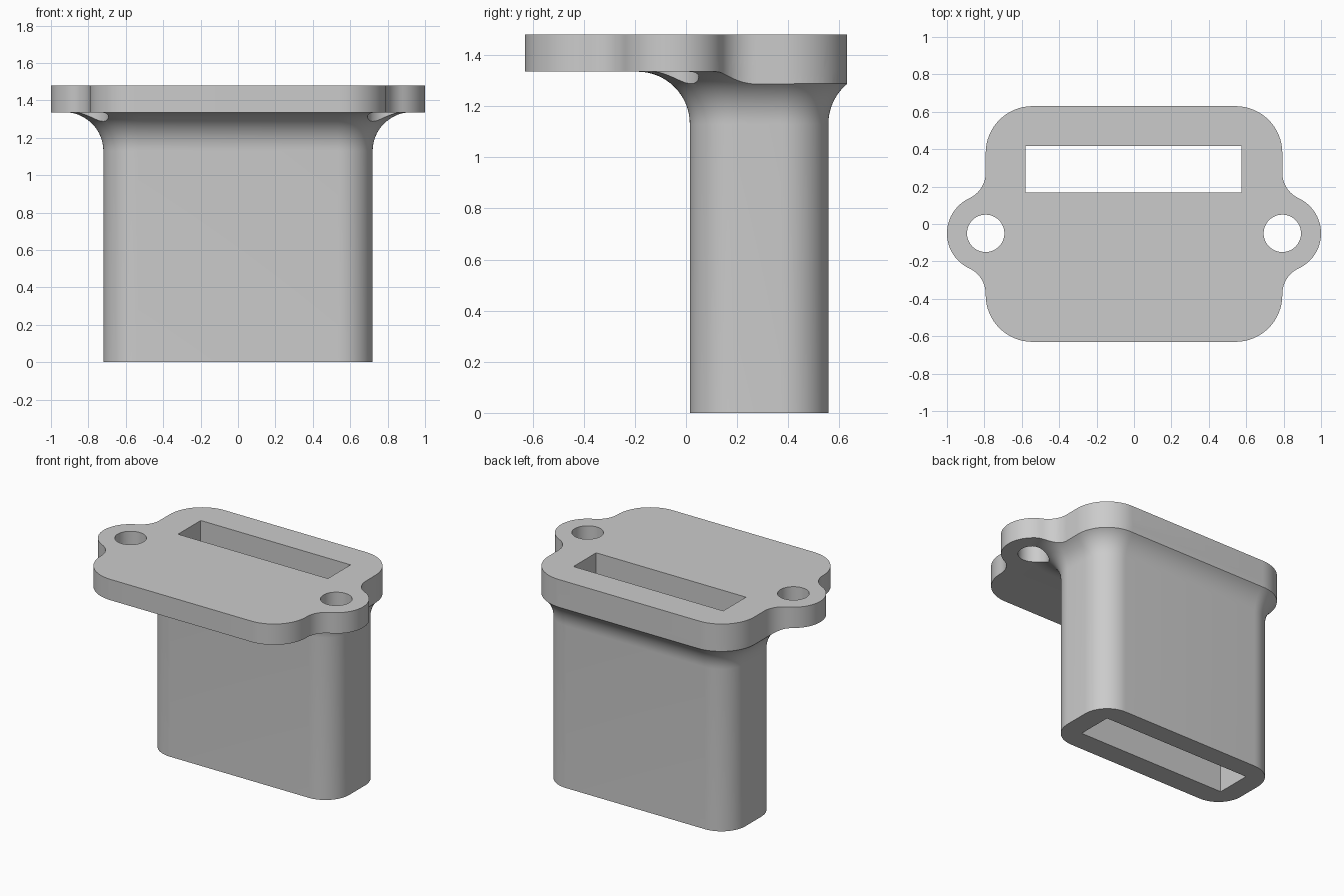
import bpy, bmesh
from math import sin, cos, radians, sqrt, atan2, degrees

if "Cube" in bpy.data.objects:
    bpy.data.objects.remove(bpy.data.objects["Cube"])

PLATE_X, PLATE_Y, PLATE_R = 0.793, 0.63, 0.25
EAR_Y, EAR_R, HOLE_R, BLEND_R = -0.05, 0.207, 0.1, 0.15
STEM_X, STEM_Y0, STEM_Y1, STEM_R = 0.72, 0.015, 0.557, 0.185
BOTTOM, TOP, FLARE = 1.335, 1.48, 0.205


def arc(cx, cy, r, a0, a1, n=16):
    angles = [radians(a0 + (a1 - a0) * i / n) for i in range(n + 1)]
    return [(cx + r * cos(a), cy + r * sin(a)) for a in angles]


def rounded_rect(x, y0, y1, r):
    half = arc(x - r, y0 + r, r, -90, 0) + arc(x - r, y1 - r, r, 0, 90)
    return half + [(-px, py) for px, py in reversed(half)]


def plate_outline():
    # Rounded rectangle with an ear on each side, blended by concave arcs
    rise = sqrt((EAR_R + BLEND_R) ** 2 - BLEND_R ** 2)
    t = degrees(atan2(rise, BLEND_R))
    cx, bx = PLATE_X - PLATE_R, PLATE_X + BLEND_R
    half = arc(cx, -PLATE_Y + PLATE_R, PLATE_R, -90, 0)
    half += arc(bx, EAR_Y - rise, BLEND_R, 180, 180 - t, 10)
    half += arc(PLATE_X, EAR_Y, EAR_R, -t, t, 24)[1:-1]
    half += arc(bx, EAR_Y + rise, BLEND_R, 180 + t, 180, 10)
    half += arc(cx, PLATE_Y - PLATE_R, PLATE_R, 0, 90)
    return half + [(-x, y) for x, y in reversed(half)]


def loft(name, sections):
    # Skin between (outline, height) sections of equal point count
    bm = bmesh.new()
    rings = [[bm.verts.new((x, y, z)) for x, y in pts] for pts, z in sections]
    for a, b in zip(rings, rings[1:]):
        for i in range(len(a)):
            j = (i + 1) % len(a)
            bm.faces.new((a[i], a[j], b[j], b[i]))
    bm.faces.new(rings[0][::-1])
    bm.faces.new(rings[-1])
    bmesh.ops.recalc_face_normals(bm, faces=bm.faces)
    mesh = bpy.data.meshes.new(name)
    bm.to_mesh(mesh)
    bm.free()
    obj = bpy.data.objects.new(name, mesh)
    bpy.context.collection.objects.link(obj)
    return obj


def boolean(target, other, operation):
    mod = target.modifiers.new(operation.title(), "BOOLEAN")
    mod.operation, mod.solver, mod.object = operation, "EXACT", other
    bpy.context.view_layer.objects.active = target
    bpy.ops.object.modifier_apply(modifier=mod.name)
    bpy.data.objects.remove(other)


# Stem with a quarter-round flare into the plate
sections = [(rounded_rect(STEM_X, STEM_Y0, STEM_Y1, STEM_R), 0)]
for i in range(17):
    a = radians(90 * i / 16)
    d = FLARE * (1 - cos(a))
    sections.append((rounded_rect(STEM_X + d, STEM_Y0 - d, STEM_Y1 + d, STEM_R + d),
                     BOTTOM - FLARE + FLARE * sin(a)))
sections.append((sections[-1][0], BOTTOM + 0.05))
body = loft("flanged_sleeve", sections)

# Trim the flare to the plate outline, then add the plate
outline = plate_outline()
boolean(body, loft("trim", [(outline, -0.1), (outline, TOP + 0.1)]), "INTERSECT")
boolean(body, loft("plate", [(outline, BOTTOM), (outline, TOP)]), "UNION")

# Slot through the whole stem and a bolt hole in each ear
slot = [(-0.58, 0.168), (0.575, 0.168), (0.575, 0.418), (-0.58, 0.418)]
boolean(body, loft("slot_cutter", [(slot, -0.1), (slot, TOP + 0.1)]), "DIFFERENCE")
for side in (-1, 1):
    ring = arc(side * PLATE_X, EAR_Y, HOLE_R, 0, 360, 48)[:-1]
    boolean(body, loft("hole_cutter", [(ring, 1), (ring, TOP + 0.1)]), "DIFFERENCE")

# Plain grey finish
grey = bpy.data.materials.new("light_grey")
grey.use_nodes = True
colour = (0.6, 0.6, 0.6, 1)
grey.diffuse_color = colour
grey.node_tree.nodes["Principled BSDF"].inputs["Base Color"].default_value = colour
body.data.materials.clear()
body.data.materials.append(grey)
for poly in body.data.polygons:
    poly.material_index = 0

bpy.ops.object.select_all(action="DESELECT")
body.select_set(True)
bpy.context.view_layer.objects.active = body
bpy.ops.object.shade_smooth_by_angle(angle=radians(30))
